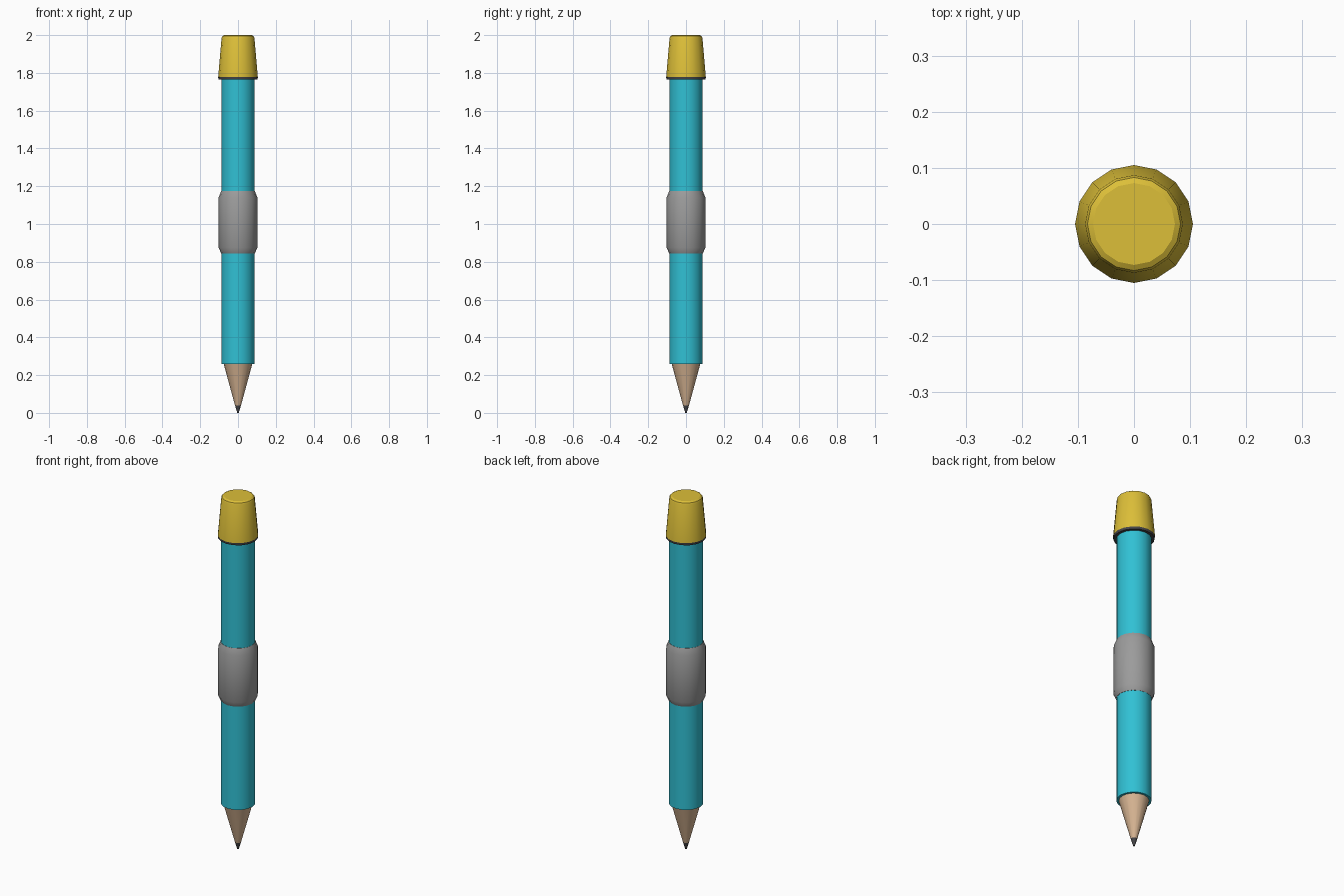
import bpy, bmesh, math

if "Cube" in bpy.data.objects:
    bpy.data.objects.remove(bpy.data.objects["Cube"])

SIDES = 16


def material(name, rgb):
    m = bpy.data.materials.new(name)
    m.diffuse_color = (*rgb, 1.0)
    m.use_nodes = True
    m.node_tree.nodes["Principled BSDF"].inputs["Base Color"].default_value = m.diffuse_color
    return m


def lathe(name, profile, mat):
    """Closed 16-sided turned solid from (radius, z) points, bottom to top."""
    bm = bmesh.new()
    rings = []
    for r, z in profile:
        rings.append([bm.verts.new((r * math.cos(2 * math.pi * i / SIDES),
                                    r * math.sin(2 * math.pi * i / SIDES), z))
                      for i in range(SIDES)])
    for a, b in zip(rings, rings[1:]):
        for i in range(SIDES):
            j = (i + 1) % SIDES
            bm.faces.new((a[i], a[j], b[j], b[i]))
    bm.faces.new(rings[0][::-1])
    bm.faces.new(rings[-1])
    mesh = bpy.data.meshes.new(name)
    bm.to_mesh(mesh)
    bm.free()
    mesh.materials.append(mat)
    ob = bpy.data.objects.new(name, mesh)
    bpy.context.collection.objects.link(ob)
    bpy.ops.object.select_all(action='DESELECT')
    ob.select_set(True)
    bpy.context.view_layer.objects.active = ob
    bpy.ops.object.shade_smooth_by_angle(angle=math.radians(30))
    return ob


cyan = material("cyan paint", (0.03, 0.53, 0.66))
yellow = material("yellow eraser", (0.72, 0.52, 0.04))
grey = material("grey grip", (0.33, 0.33, 0.33))
wood = material("bare wood", (0.68, 0.46, 0.29))
dark = material("dark graphite", (0.06, 0.06, 0.065))

# Sharpened end
lathe("lead_tip", [(0.004, 0.0), (0.016, 0.04)], dark)
lathe("wood_cone", [(0.016, 0.04), (0.076, 0.26)], wood)
# Painted body
lathe("barrel", [(0.088, 0.26), (0.088, 1.775)], cyan)
# Bulged grip around the middle
lathe("grip", [(0.089, 0.845), (0.103, 0.875), (0.103, 1.14), (0.089, 1.175)], grey)
# Dark rim and tapered cap
lathe("cap_rim", [(0.103, 1.764), (0.105, 1.777)], dark)
lathe("cap", [(0.105, 1.777), (0.087, 1.985), (0.083, 1.994), (0.073, 2.0)], yellow)
